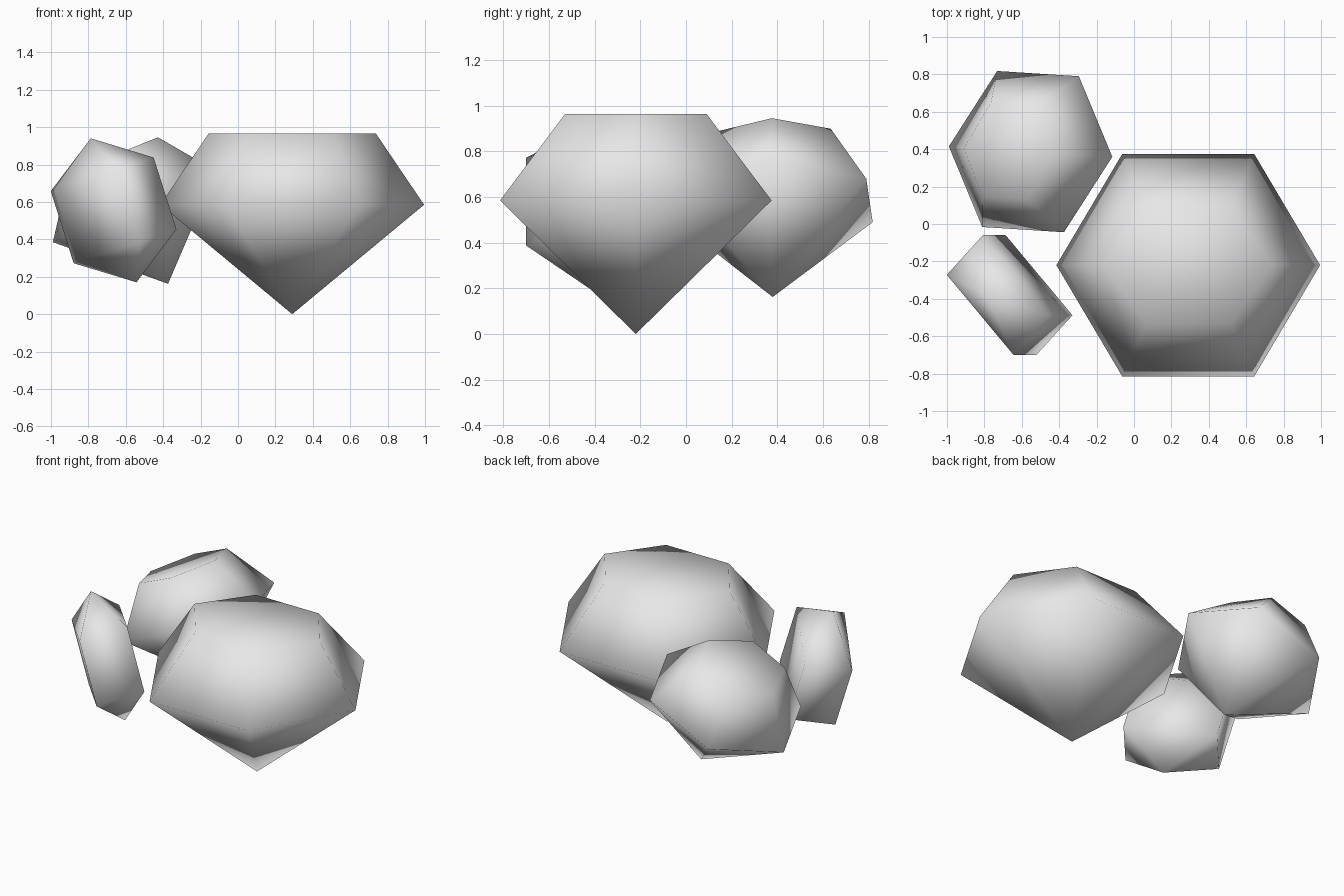
import bpy, bmesh, math
from mathutils import Vector

cube = bpy.data.objects.get("Cube")
if cube:
    bpy.data.objects.remove(cube, do_unlink=True)

# One plain stone colour
stone = bpy.data.materials.new("pale_grey_stone")
stone.use_nodes = True
grey = (0.8, 0.8, 0.8, 1)
stone.diffuse_color = grey
stone.node_tree.nodes["Principled BSDF"].inputs["Base Color"].default_value = grey


def finish(name, bm):
    """Turn a bmesh into a smooth shaded stone."""
    bmesh.ops.recalc_face_normals(bm, faces=bm.faces[:])
    for face in bm.faces:
        face.smooth = True
    mesh = bpy.data.meshes.new(name)
    bm.to_mesh(mesh)
    bm.free()
    mesh.materials.append(stone)
    bpy.context.collection.objects.link(bpy.data.objects.new(name, mesh))


def ring(bm, centre, side, depth, count):
    """Ring of points; depth reaches the flat sides of a hexagon."""
    verts = []
    for i in range(count):
        a = math.tau * i / count
        stretch = math.sin(math.tau / 6) if count == 6 else 1
        verts.append(bm.verts.new(centre + side * math.cos(a) + depth * math.sin(a) / stretch))
    return verts


def bridge(bm, lower, upper):
    for i in range(len(lower)):
        j = (i + 1) % len(lower)
        bm.faces.new((lower[i], lower[j], upper[j], upper[i]))


def fan(bm, loop, tip):
    point = bm.verts.new(tip)
    for i in range(len(loop)):
        bm.faces.new((loop[i], loop[(i + 1) % len(loop)], point))


def cut_gem(name, centre, side, depth, crown, pavilion, table_side, table_depth):
    """Flat table on top, wide girdle, single point below."""
    centre, side, depth = Vector(centre), Vector(side), Vector(depth)
    axis = side.cross(depth).normalized()
    bm = bmesh.new()
    girdle = ring(bm, centre, side, depth, 6)
    table = ring(bm, centre + axis * crown, side * table_side, depth * table_depth, 6)
    bridge(bm, girdle, table)
    bm.faces.new(table)
    fan(bm, girdle, centre - axis * pavilion)
    finish(name, bm)


def crystal(name, centre, side, depth, axis):
    """Four sided column with a point at each end."""
    centre, side, depth, axis = map(Vector, (centre, side, depth, axis))
    bm = bmesh.new()
    low = ring(bm, centre - axis / 2, side, depth, 4)
    high = ring(bm, centre + axis / 2, side, depth, 4)
    bridge(bm, low, high)
    fan(bm, low, centre - axis)
    fan(bm, high, centre + axis)
    finish(name, bm)


# Large upright gem
cut_gem("large_gem", (0.29, -0.22, 0.585), (0.705, 0, 0), (0, 0.595, 0),
        0.38, 0.585, 0.635, 0.52)

# Medium gem, tilted at the back
cut_gem("medium_gem", (-0.553, 0.387, 0.575), (0.437, -0.028, 0.19), (0.04, 0.417, 0.01),
        0.29, 0.45, 0.55, 0.6)

# Small leaning crystal at the front
crystal("small_crystal", (-0.665, -0.38, 0.555), (0.275, -0.108, 0.09),
        (-0.082, 0.32, -0.025), (-0.122, 0, 0.385))
